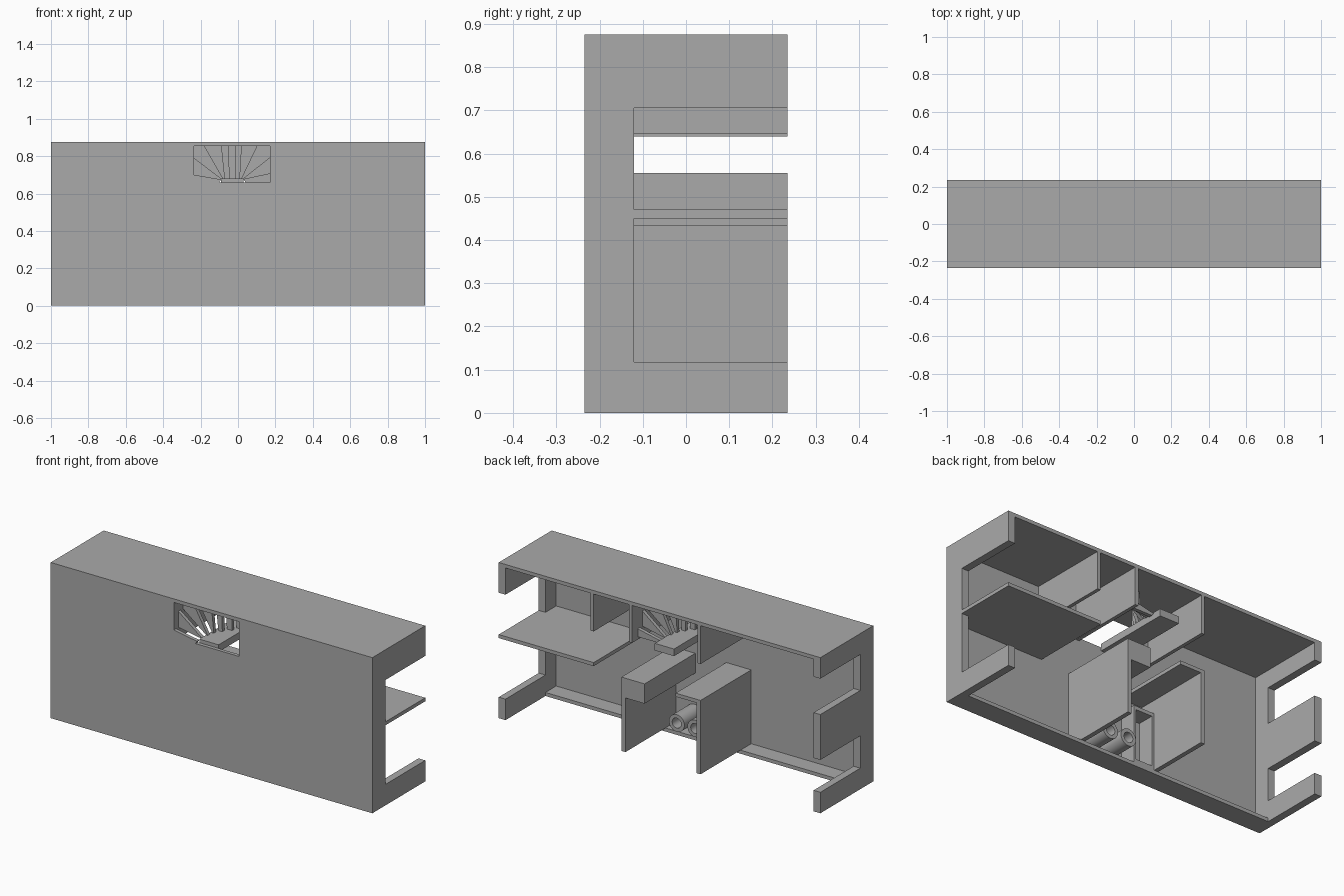
import bpy, bmesh
from mathutils import Vector

cube = bpy.data.objects.get("Cube")
if cube:
    bpy.data.objects.remove(cube)

# One plain grey for everything
grey = bpy.data.materials.new("plain grey")
grey.use_nodes = True
colour = (0.4, 0.4, 0.4, 1)
grey.diffuse_color = colour
grey.node_tree.nodes["Principled BSDF"].inputs["Base Color"].default_value = colour

FRONT, BACK, INNER, SILL = -0.235, 0.235, -0.215, -0.12
TOP, ROOF, FLOOR, THIN, END = 0.875, 0.855, 0.02, 0.02, 0.042


def finish(name, bm):
    bmesh.ops.recalc_face_normals(bm, faces=bm.faces)
    mesh = bpy.data.meshes.new(name)
    bm.to_mesh(mesh)
    bm.free()
    mesh.materials.append(grey)
    obj = bpy.data.objects.new(name, mesh)
    bpy.context.collection.objects.link(obj)
    return obj


def prism(name, loops, start, end, axis="y"):
    """Extrude flat outlines (the later ones are holes) along y or x."""
    bm = bmesh.new()
    place = (lambda a, b: (a, start, b)) if axis == "y" else (lambda a, b: (start, a, b))
    for loop in loops:
        verts = [bm.verts.new(place(*p)) for p in loop]
        for a, b in zip(verts, verts[1:] + verts[:1]):
            bm.edges.new((a, b))
    bmesh.ops.triangle_fill(bm, edges=bm.edges[:], use_beauty=True)
    bmesh.ops.dissolve_limit(bm, angle_limit=0.01, verts=bm.verts[:], edges=bm.edges[:])
    new = bmesh.ops.extrude_face_region(bm, geom=bm.faces[:], use_keep_orig=True)
    moved = [g for g in new["geom"] if isinstance(g, bmesh.types.BMVert)]
    step = Vector((0, end - start, 0)) if axis == "y" else Vector((end - start, 0, 0))
    bmesh.ops.translate(bm, verts=moved, vec=step)
    return finish(name, bm)


def rect(a, b, c, d):
    return [(a, c), (b, c), (b, d), (a, d)]


def block(name, x0, x1, z0, z1, y0=INNER, y1=BACK):
    return prism(name, [rect(x0, x1, z0, z1)], y0, y1)


def end_wall(name, x0, x1, openings):
    """End wall with openings cut in from the open back edge."""
    outline = [(FRONT, 0), (BACK, 0)]
    for low, high in openings:
        outline += [(BACK, low), (SILL, low), (SILL, high), (BACK, high)]
    outline += [(BACK, TOP), (FRONT, TOP)]
    prism(name, [outline], x0, x1, "x")


# Outer shell: front slab with stair opening, roof, floor ledge, ends
LEFT, RIGHT, LOW = -0.235, 0.17, 0.66
inside = 1 - END
prism("front_slab", [rect(-inside, inside, 0, TOP), rect(LEFT, RIGHT, LOW, ROOF)], FRONT, INNER)
block("roof", -inside, inside, ROOF, TOP)
block("floor_ledge", -inside, inside, 0, FLOOR, INNER, SILL)
end_wall("left_end_wall", inside, 1, [(0.118, 0.705)])
end_wall("right_end_wall", -1, -inside, [(0.118, 0.30), (0.555, 0.757)])

# Shelf running out through the left opening
block("shelf", 0.41, inside, 0.45, 0.47)
block("shelf_end", inside, 1, 0.45, 0.47, SILL)

# Partitions hanging from the roof
for name, x, bottom in (("outer_partition", 0.41, 0.645),
                        ("stair_partition_left", RIGHT, 0.645),
                        ("stair_partition_right", LEFT - THIN, 0.64)):
    block(name, x, x + THIN, bottom, ROOF)

# Winding stair: central block and thin treads stepping backwards
block("stair_core", -0.09, 0.03, 0.64, 0.68)
outer = [(LEFT, LOW), (LEFT, 0.70), (LEFT, 0.79), (-0.18, ROOF), (-0.088, ROOF),
         (-0.05, ROOF), (-0.013, ROOF), (0.02, ROOF), (0.104, ROOF),
         (RIGHT, 0.79), (RIGHT, 0.705), (RIGHT, LOW)]
inner = [(-0.1, LOW), (-0.09, 0.675), (-0.09, 0.68), (-0.08, 0.68), (-0.07, 0.68),
         (-0.045, 0.68), (-0.013, 0.68), (0.01, 0.68), (0.02, 0.68),
         (0.03, 0.68), (0.03, 0.675), (0.04, LOW)]
corners = {2: (LEFT, ROOF), 8: (RIGHT, ROOF)}
for i in range(len(outer) - 1):
    outline = [inner[i], outer[i]]
    if i in corners:
        outline.append(corners[i])
    outline += [outer[i + 1], inner[i + 1]]
    y = FRONT + 0.04 * i
    prism("tread_%02d" % (i + 1), [outline], y, y + THIN)

# Lower room: two walls, boxed beam, ceiling slab
block("lower_wall_left", 0.212, 0.237, FLOOR, 0.435)
block("boxed_beam", 0.093, 0.212, 0.324, 0.435)
block("lower_wall_right", -0.255, -0.23, FLOOR, 0.435)
block("lower_slab", -0.23, -0.10, 0.415, 0.435)

# Open basin beside the right wall
prism("basin_rim", [rect(-0.23, -0.10, FLOOR, 0.34), rect(-0.215, -0.115, 0.04, 0.32)],
      INNER, SILL)


def tube(name, x, z, y0, y1, radius, bore, depth):
    """Round pillar along y with a blind bore in its back end."""
    bm = bmesh.new()
    profile = [(0, y0), (radius, y0), (radius, y1), (bore, y1), (bore, y1 - depth), (0, y1 - depth)]
    verts = [bm.verts.new((x + r, y, z)) for r, y in profile]
    edges = [bm.edges.new(pair) for pair in zip(verts, verts[1:])]
    bmesh.ops.spin(bm, geom=verts + edges, cent=(x, 0, z), axis=(0, 1, 0),
                   angle=6.283185, steps=32)
    bmesh.ops.remove_doubles(bm, verts=bm.verts, dist=0.0005)
    obj = finish(name, bm)
    bpy.ops.object.select_all(action="DESELECT")
    obj.select_set(True)
    bpy.context.view_layer.objects.active = obj
    bpy.ops.object.shade_smooth_by_angle()


# Two hollow round fittings
for name, x in (("round_fitting_left", 0.10), ("round_fitting_right", -0.015)):
    tube(name, x, 0.10, INNER, -0.06, 0.048, 0.028, 0.1)
